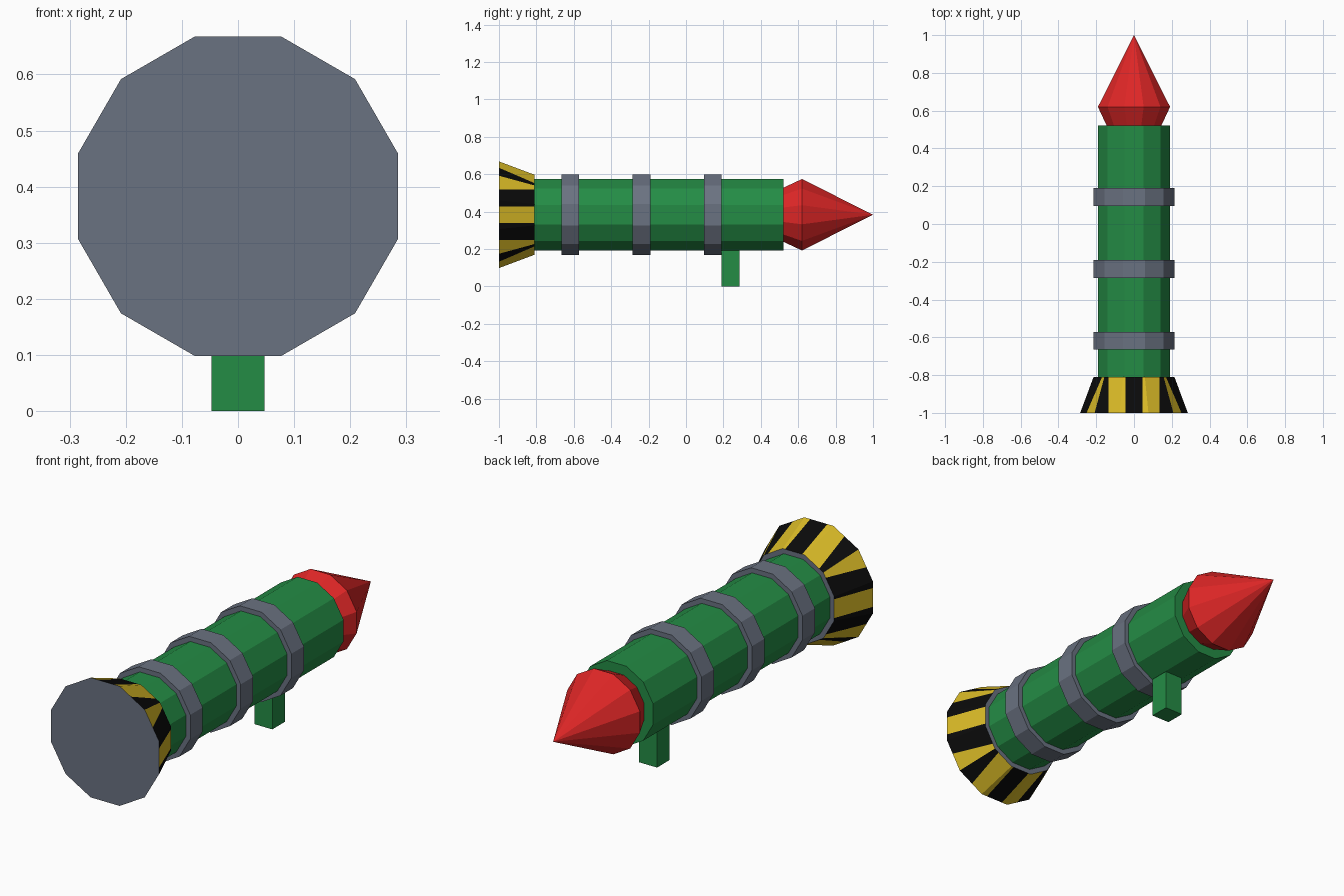
import bpy, bmesh, math
from mathutils import Vector

if "Cube" in bpy.data.objects:
    bpy.data.objects.remove(bpy.data.objects["Cube"])

AXIS_Z = 0.383   # height of the tube's centre line
SIDES = 12


def material(name, rgb):
    lin = [(c / 255 / 12.92) if c / 255 <= 0.04045 else ((c / 255 + 0.055) / 1.055) ** 2.4 for c in rgb]
    m = bpy.data.materials.new(name)
    m.diffuse_color = (*lin, 1)
    m.use_nodes = True
    m.node_tree.nodes["Principled BSDF"].inputs["Base Color"].default_value = m.diffuse_color
    return m


green = material("green paint", (36, 140, 69))
grey = material("grey metal", (106, 114, 129))
red = material("red paint", (222, 38, 38))
yellow = material("warning yellow", (216, 185, 38))
black = material("warning black", (10, 10, 10))


def finish(name, bm, mats):
    bmesh.ops.recalc_face_normals(bm, faces=bm.faces)
    me = bpy.data.meshes.new(name)
    bm.to_mesh(me)
    bm.free()
    for m in mats:
        me.materials.append(m)
    ob = bpy.data.objects.new(name, me)
    bpy.context.collection.objects.link(ob)
    return ob


def lathe(profile):
    """12-sided solid along y; profile = (y, flat-to-centre radius), 0 = tip."""
    bm = bmesh.new()
    rings = []
    for y, apothem in profile:
        if apothem == 0:
            rings.append([bm.verts.new((0, y, AXIS_Z))] * SIDES)
            continue
        r = apothem / math.cos(math.pi / SIDES)
        ang = [(i + 0.5) * 2 * math.pi / SIDES for i in range(SIDES)]
        rings.append([bm.verts.new((r * math.cos(a), y, AXIS_Z + r * math.sin(a))) for a in ang])
    for a, b in zip(rings, rings[1:]):
        for i in range(SIDES):
            j = (i + 1) % SIDES
            bm.faces.new(list(dict.fromkeys((a[i], a[j], b[j], b[i]))))
    for ring in (rings[0], rings[-1]):
        if len(set(ring)) > 1:
            bm.faces.new(ring)
    return bm


# Tube body
finish("tube", lathe([(-0.82, 0.191), (0.522, 0.191)]), [green])

# Three clamp bands
for n, y in enumerate((-0.618, -0.238, 0.143)):
    finish(f"band_{n + 1}", lathe([(y - 0.047, 0.214), (y + 0.047, 0.214)]), [grey])

# Pointed warhead
finish("nose", lathe([(0.515, 0.142), (0.62, 0.191), (1.0, 0)]), [red])

# Flared exhaust with hazard stripes: side facets striped by height, upper/lower by x
bm = lathe([(-1.0, 0.285), (-0.81, 0.214)])
bmesh.ops.recalc_face_normals(bm, faces=bm.faces)
bm.normal_update()
CENTRE = Vector((0, 0, AXIS_Z))
STEP = 0.09


def is_wall(f):
    return abs(f.normal.y) < 0.9


def is_side(f):
    return abs(f.normal.x) > abs(f.normal.z)


for side, direction in ((True, Vector((0, 0, 1))), (False, Vector((1, 0, 0)))):
    for k in range(-3, 3):
        faces = [f for f in bm.faces if is_wall(f) and is_side(f) == side]
        geom = faces + list({e for f in faces for e in f.edges}) + list({v for f in faces for v in f.verts})
        bmesh.ops.bisect_plane(bm, geom=geom, plane_co=CENTRE + direction * (k + 0.5) * STEP,
                               plane_no=direction, dist=1e-5)
        bm.normal_update()
for f in bm.faces:
    if is_wall(f):
        c = f.calc_center_median() - CENTRE
        odd = round((c.z if is_side(f) else c.x) / STEP) % 2
        f.material_index = 1 if odd != is_side(f) else 2
finish("exhaust", bm, [grey, yellow, black])

# Grip under the tube
bm = bmesh.new()
bmesh.ops.create_cube(bm, size=1)
bmesh.ops.scale(bm, vec=(0.095, 0.095, 0.23), verts=bm.verts)
bmesh.ops.translate(bm, vec=(0, 0.238, 0.115), verts=bm.verts)
finish("grip", bm, [green])
